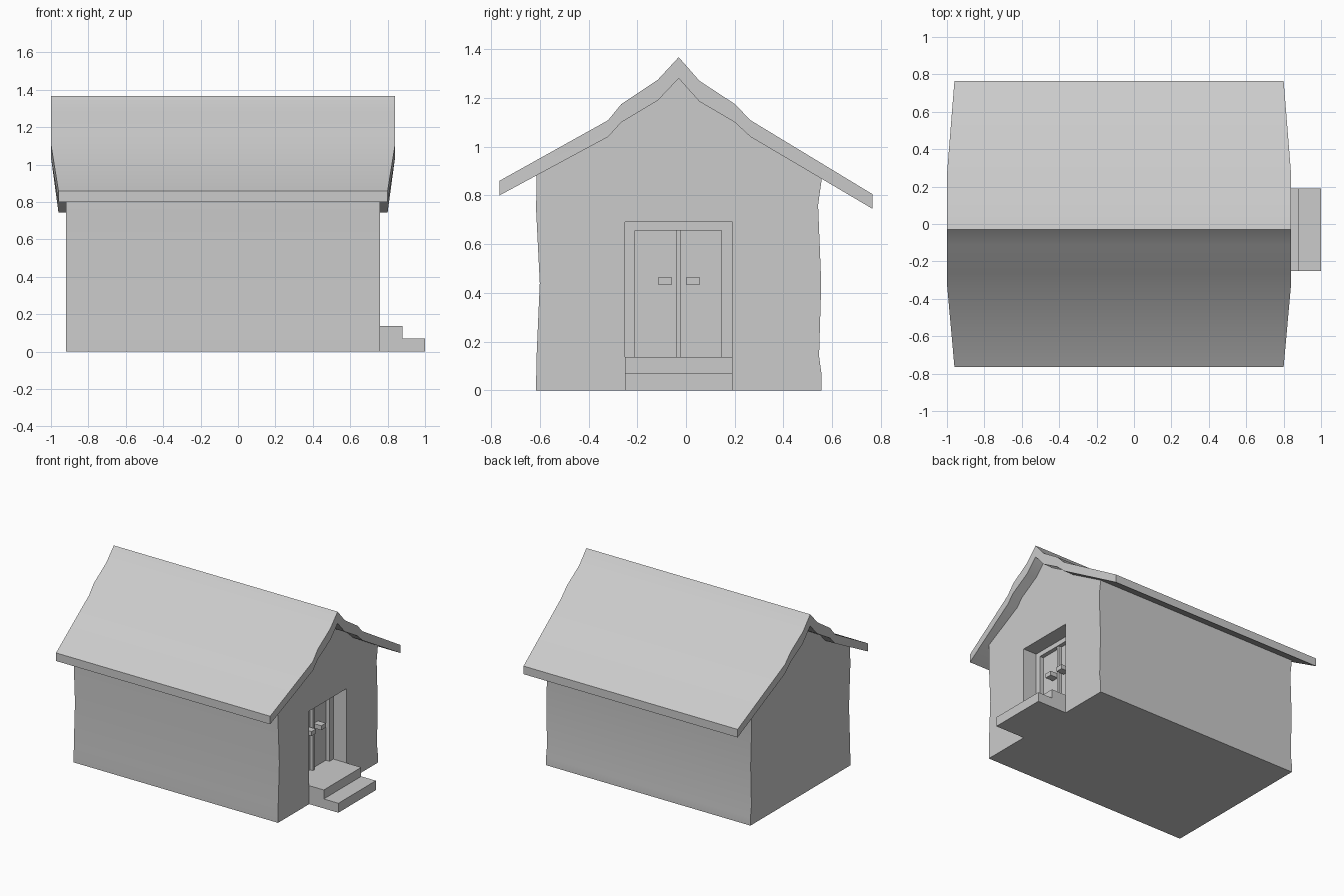
import bpy, bmesh, math

if "Cube" in bpy.data.objects:
    bpy.data.objects.remove(bpy.data.objects["Cube"])


def make_object(name, bm):
    bmesh.ops.recalc_face_normals(bm, faces=bm.faces)
    me = bpy.data.meshes.new(name)
    bm.to_mesh(me)
    bm.free()
    ob = bpy.data.objects.new(name, me)
    bpy.context.collection.objects.link(ob)
    return ob


def box(name, x, y, z):
    bm = bmesh.new()
    bmesh.ops.create_cube(bm, size=1)
    for v in bm.verts:
        v.co = [(a + b) / 2 + c * (b - a) for c, (a, b) in zip(v.co, (x, y, z))]
    return make_object(name, bm)


def extrude_x(name, profile, x0, x1):
    """Closed (y, z) outline stretched along x."""
    bm = bmesh.new()
    a = [bm.verts.new((x0, y, z)) for y, z in profile]
    b = [bm.verts.new((x1, y, z)) for y, z in profile]
    n = len(profile)
    for i in range(n):
        j = (i + 1) % n
        bm.faces.new((a[i], a[j], b[j], b[i]))
    bm.faces.new(a)
    bm.faces.new(b)
    return make_object(name, bm)


def smooth(ob, angle=30):
    bpy.ops.object.select_all(action='DESELECT')
    ob.select_set(True)
    bpy.context.view_layer.objects.active = ob
    bpy.ops.object.shade_smooth_by_angle(angle=math.radians(angle))


# Sagging roof: underside and top lines share their y stations
under = [(-0.765, 0.80), (-0.32, 1.04), (-0.265, 1.10), (-0.115, 1.19), (-0.03, 1.28),
         (0.055, 1.185), (0.20, 1.10), (0.265, 1.04), (0.765, 0.745)]
top_z = [0.86, 1.108, 1.175, 1.275, 1.367, 1.27, 1.175, 1.108, 0.805]

bm = bmesh.new()
rows = []
for i, ((y, z), zt) in enumerate(zip(under, top_z)):
    inset = 0.04 if i in (0, len(under) - 1) else 0    # eaves are narrower
    rows.append([bm.verts.new(p) for p in ((-1 + inset, y, z), (0.84 - inset, y, z),
                                           (0.84 - inset, y, zt), (-1 + inset, y, zt))])
for a, b in zip(rows, rows[1:]):
    for k in range(4):
        m = (k + 1) % 4
        bm.faces.new((a[k], a[m], b[m], b[k]))
bm.faces.new(rows[0])
bm.faces.new(rows[-1])
smooth(make_object("roof", bm))

# Wavy walls, tucked slightly into the roof
gable = [(y, z + 0.015) for y, z in under[1:-1]]
left_wall = [(-0.615, 0), (-0.614, 0.12), (-0.60, 0.44), (-0.615, 0.74), (-0.613, 0.89)]
right_wall = [(0.558, 0.875), (0.542, 0.76), (0.555, 0.44), (0.546, 0.14),
              (0.557, 0.06), (0.557, 0)]
walls = extrude_x("walls", left_wall + gable + right_wall, -0.92, 0.76)

# Door recess
cutter = box("recess_cutter", (0.62, 0.9), (-0.25, 0.19), (0.137, 0.69))
cutter.hide_render = True
cutter.hide_set(True)
mod = walls.modifiers.new("recess", 'BOOLEAN')
mod.object = cutter
mod.operation = 'DIFFERENCE'
mod.solver = 'EXACT'
bpy.context.view_layer.objects.active = walls
bpy.ops.object.modifier_apply(modifier=mod.name)
bpy.data.objects.remove(cutter)
smooth(walls)

# Door frame and centre post
depth = (0.61, 0.65)
box("frame_left", depth, (-0.25, -0.21), (0.137, 0.69))
box("frame_right", depth, (0.145, 0.19), (0.137, 0.69))
box("frame_top", depth, (-0.21, 0.145), (0.655, 0.69))
box("door_post", (0.61, 0.643), (-0.04, -0.02), (0.137, 0.655))

# Door handles
for side, y in (("left", -0.112), ("right", 0.002)):
    box("handle_" + side, (0.61, 0.683), (y, y + 0.053), (0.432, 0.465))

# Two-step porch
steps = bmesh.new()
outline = [(0.76, 0), (1.0, 0), (1.0, 0.07), (0.88, 0.07), (0.88, 0.137), (0.76, 0.137)]
face = steps.faces.new([steps.verts.new((x, -0.25, z)) for x, z in outline])
ext = bmesh.ops.extrude_face_region(steps, geom=[face], use_keep_orig=True)
for v in ext["geom"]:
    if isinstance(v, bmesh.types.BMVert):
        v.co.y = 0.19
make_object("steps", steps)
